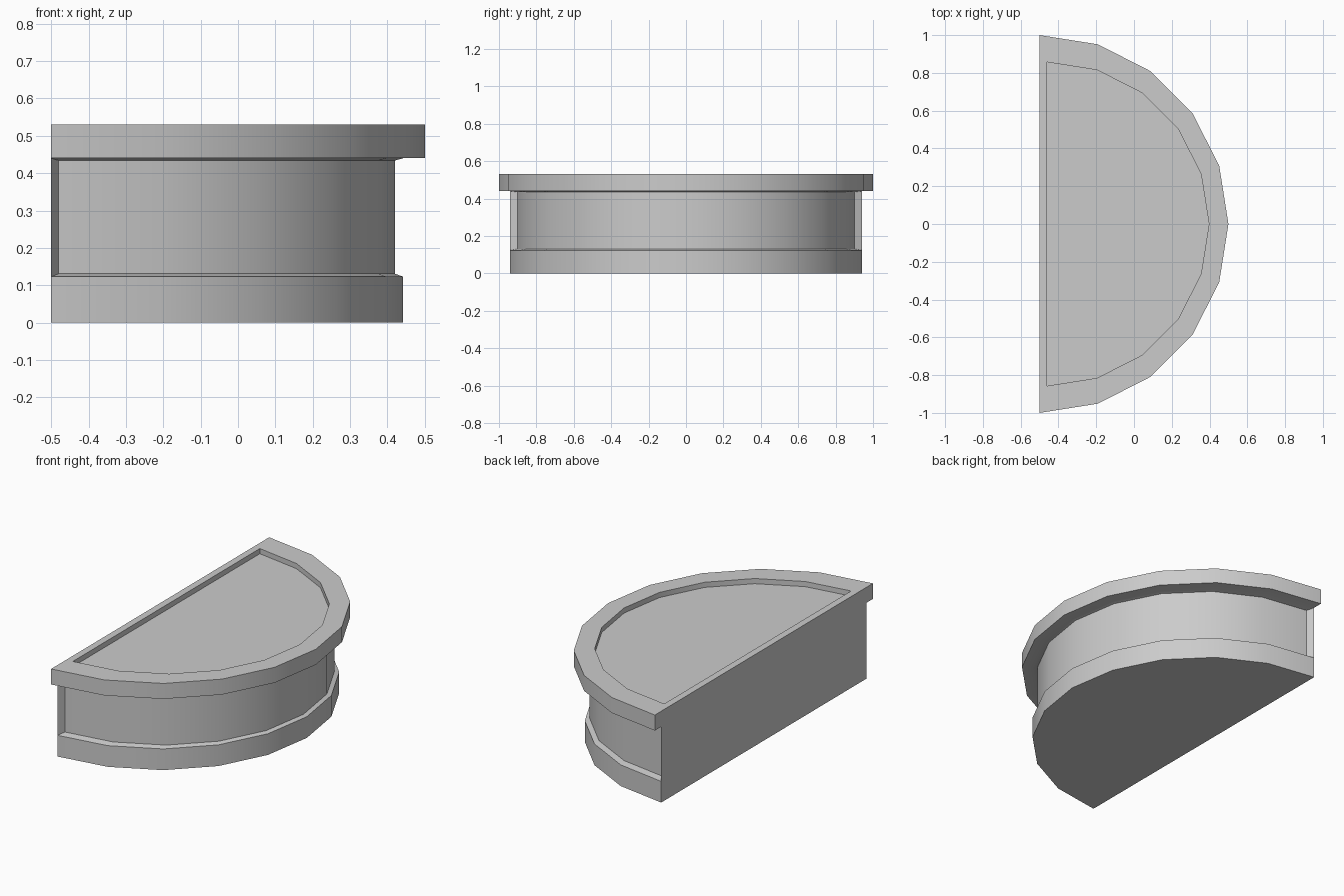
import bpy, bmesh
from math import sin, cos, pi, radians

if "Cube" in bpy.data.objects:
    bpy.data.objects.remove(bpy.data.objects["Cube"])

SIDES = 10  # facets around the half circle

# Half-circle outlines from bottom to top: (flat side x, radius, z)
PROFILE = [
    (-0.50, 0.942, 0.0),    # 0 foot
    (-0.50, 0.942, 0.123),  # 1 top of base band
    (-0.48, 0.90, 0.131),   # 2 recessed panel bottom
    (-0.48, 0.90, 0.434),   # 3 recessed panel top
    (-0.50, 0.942, 0.44),   # 4 under the rim
    (-0.50, 1.0, 0.44),     # 5 rim lower edge
    (-0.50, 1.0, 0.53),     # 6 rim upper edge
    (-0.46, 0.857, 0.53),   # 7 inner rim edge
    (-0.46, 0.857, 0.50),   # 8 sunken top
]

bm = bmesh.new()


def half_circle(cx, r, z):
    angles = [-pi / 2 + pi * i / SIDES for i in range(SIDES + 1)]
    return [bm.verts.new((cx + r * cos(a), r * sin(a), z)) for a in angles]


arcs = [half_circle(*p) for p in PROFILE]

# Curved walls and ledges
for lower, upper in zip(arcs, arcs[1:]):
    for i in range(SIDES):
        bm.faces.new((lower[i], lower[i + 1], upper[i + 1], upper[i]))

# End walls of the recessed panel
for end in (0, -1):
    bm.faces.new([arcs[k][end] for k in (1, 2, 3, 4)])


def flat_face(chain):
    """Straight face joining both ends of the listed outlines."""
    bm.faces.new([arcs[k][0] for k in chain] + [arcs[k][-1] for k in reversed(chain)])


flat_face((0, 1, 4))  # flat back
flat_face((4, 5, 6))  # back of the rim
flat_face((6, 7))     # straight rim top
flat_face((7, 8))     # straight inner rim wall

# Underside and sunken top
bm.faces.new(arcs[0])
bm.faces.new(arcs[-1])

bmesh.ops.recalc_face_normals(bm, faces=bm.faces[:])
mesh = bpy.data.meshes.new("half_round_plinth")
bm.to_mesh(mesh)
bm.free()
plinth = bpy.data.objects.new("half_round_plinth", mesh)
bpy.context.collection.objects.link(plinth)

# Smooth curve, sharp ledges
bpy.context.view_layer.objects.active = plinth
plinth.select_set(True)
bpy.ops.object.shade_smooth_by_angle(angle=radians(30))
